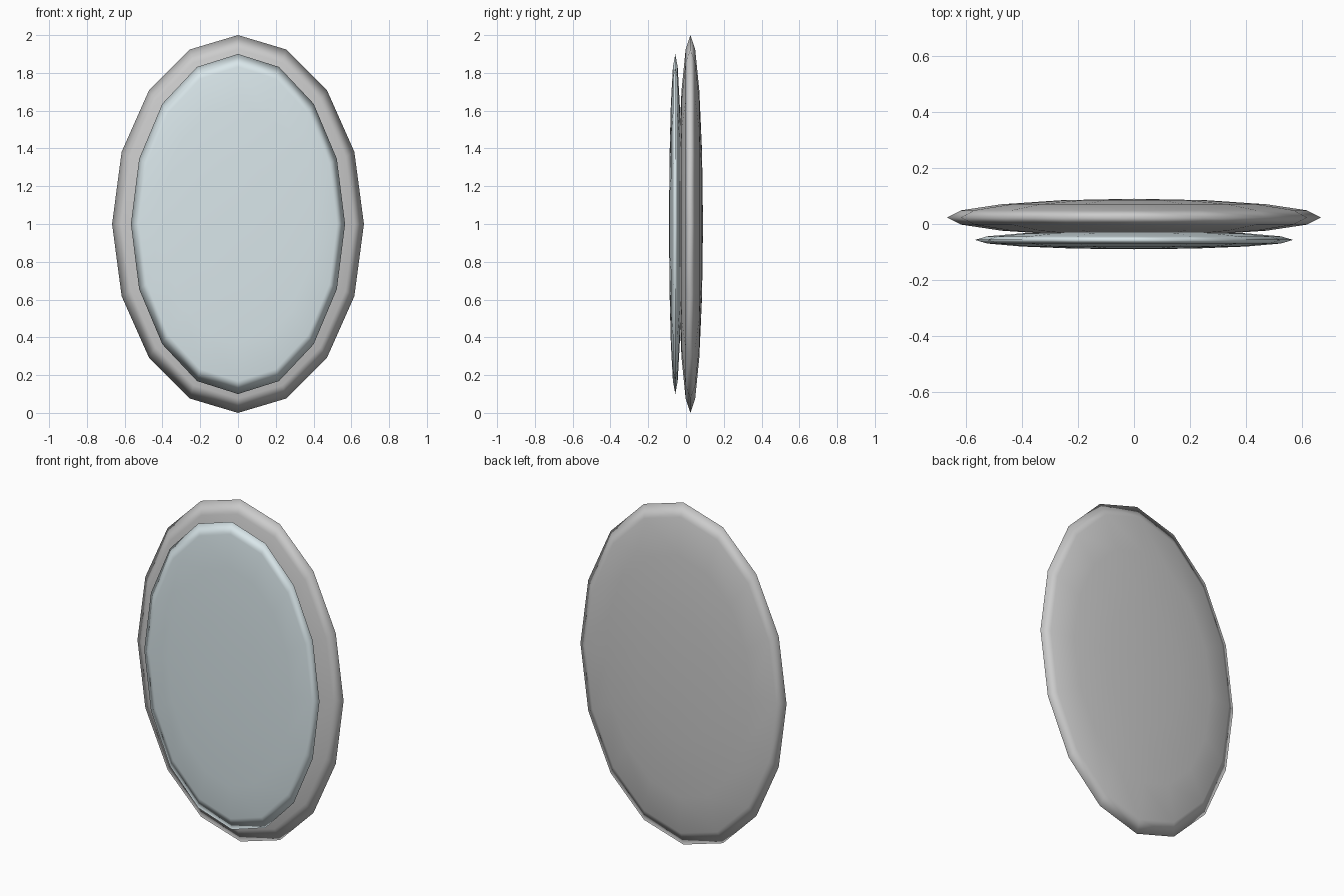
import bpy
import math

if "Cube" in bpy.data.objects:
    bpy.data.objects.remove(bpy.data.objects["Cube"])


def flat_oval(name, location, half_sizes):
    """Low-sided sphere with its poles facing front and back, squashed to an oval disc."""
    bpy.ops.mesh.primitive_uv_sphere_add(segments=16, ring_count=8, radius=1)
    ob = bpy.context.object
    ob.name = name
    ob.rotation_euler = (math.pi / 2, 0, 0)
    bpy.ops.object.transform_apply(location=False, rotation=True, scale=False)
    ob.location = location
    ob.scale = half_sizes
    bpy.ops.object.transform_apply(location=False, rotation=False, scale=True)
    bpy.ops.object.shade_smooth()
    return ob


# Grey oval backing that forms the frame
flat_oval("mirror_frame", (0, 0.0233, 1), (0.6667, 0.0667, 1))

# Pale glass standing proud of the frame
glass = flat_oval("mirror_glass", (0, -0.0567, 1), (0.5667, 0.0333, 0.9))
mat = bpy.data.materials.new("pale_glass")
mat.diffuse_color = (0.7, 0.8, 0.83, 1)
mat.use_nodes = True
mat.node_tree.nodes["Principled BSDF"].inputs["Base Color"].default_value = mat.diffuse_color
glass.data.materials.append(mat)
